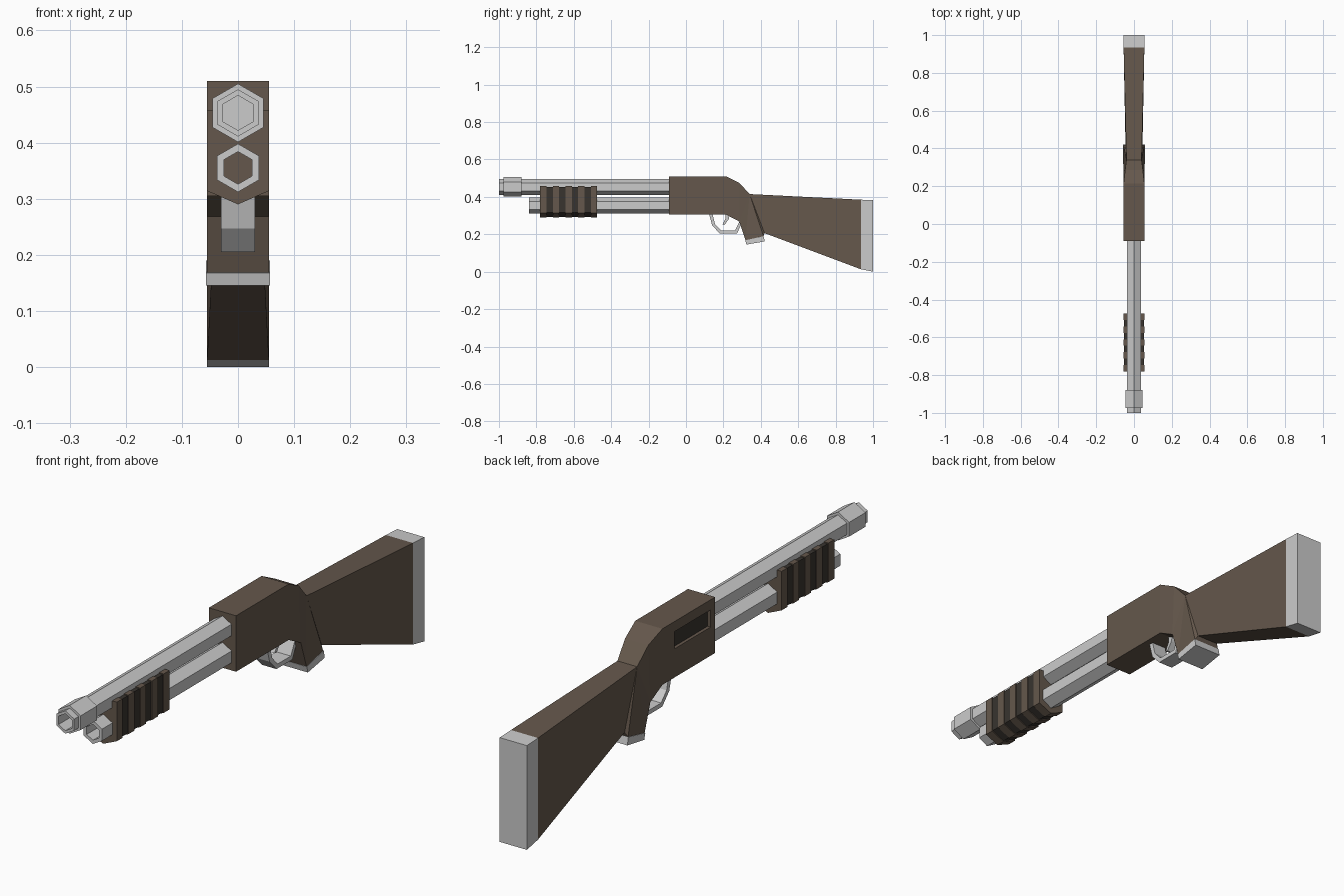
import bpy, bmesh
from math import sin, cos, pi

if "Cube" in bpy.data.objects:
    bpy.data.objects.remove(bpy.data.objects["Cube"])


def material(name, rgb):
    m = bpy.data.materials.new(name)
    m.diffuse_color = (*rgb, 1)
    m.use_nodes = True
    m.node_tree.nodes["Principled BSDF"].inputs["Base Color"].default_value = m.diffuse_color
    return m


BROWN = material("brown", (0.13, 0.097, 0.072))
DARK = material("dark_brown", (0.04, 0.034, 0.028))


def finish(name, bm, mats=()):
    bmesh.ops.recalc_face_normals(bm, faces=bm.faces)
    me = bpy.data.meshes.new(name)
    bm.to_mesh(me)
    bm.free()
    for m in mats:
        me.materials.append(m)
    ob = bpy.data.objects.new(name, me)
    bpy.context.collection.objects.link(ob)
    return ob


def loft(name, rings, mats=(), cap=True, stripe=None):
    """Bridge equal-length rings of points; stripe(i) gives a material index."""
    bm = bmesh.new()
    loops = [[bm.verts.new(p) for p in r] for r in rings]
    for i, (a, b) in enumerate(zip(loops, loops[1:])):
        for k in range(len(a)):
            j = (k + 1) % len(a)
            f = bm.faces.new((a[k], a[j], b[j], b[k]))
            f.material_index = stripe(i) if stripe else 0
    if cap:
        bm.faces.new(loops[0])
        bm.faces.new(loops[-1])
    return finish(name, bm, mats)


def hex_pipe(name, z, steps, cap=True):
    """Six-sided lathe along y from (y, radius) steps."""
    loft(name, [[(r * sin(k * pi / 3), y, z + r * cos(k * pi / 3)) for k in range(6)]
                for y, r in steps], cap=cap)


def slab(name, pts, half, mats=()):
    """Side profile (y, z) extruded across x."""
    return loft(name, [[(s * half, y, z) for y, z in pts] for s in (-1, 1)], mats)


# Barrel, muzzle collar and magazine tube
hex_pipe("barrel", 0.453, [(-0.85, 0.031), (-1, 0.031), (-1, 0.042), (-0.09, 0.042)])
hex_pipe("muzzle_collar", 0.453,
         [(-0.975, 0.041), (-0.975, 0.052), (-0.88, 0.052), (-0.88, 0.041)], cap=False)
hex_pipe("magazine_tube", 0.355,
         [(-0.72, 0.029), (-0.84, 0.029), (-0.84, 0.043), (-0.09, 0.043)])

# Pump grip with alternating dark grooves
rings, count, y0, y1 = [], 9, -0.78, -0.475
for i in range(count):
    d = 0.003 * (i % 2)
    w = 0.055 - d
    for e in (i, i + 1):
        y = y0 + (y1 - y0) * e / count
        rings.append([(-w, y, 0.457 - d), (-w, y, 0.314 + d), (0, y, 0.29 + d),
                      (w, y, 0.314 + d), (w, y, 0.457 - d)])
loft("pump_grip", rings, (BROWN, DARK), stripe=lambda i: int(i % 4 == 2))

# Receiver, grip and stock: side outline with half-width at each point (y, z, w)
outline = [(-0.09, 0.305, 0.055), (0.215, 0.305, 0.055), (0.285, 0.268, 0.055),
           (0.318, 0.168, 0.055), (0.414, 0.19, 0.055), (0.42, 0.206, 0.045),
           (0.935, 0.013, 0.055), (0.935, 0.385, 0.055), (0.34, 0.415, 0.04),
           (0.285, 0.475, 0.047), (0.215, 0.51, 0.055), (-0.09, 0.51, 0.055)]
patches = [(0, 1, 10, 11), (1, 2, 9, 10), (2, 8, 9), (2, 3, 8), (3, 4, 8),
           (4, 5, 8), (5, 6, 7, 8)]
bm = bmesh.new()
left, right = [[bm.verts.new((s * w, y, z)) for y, z, w in outline] for s in (-1, 1)]
for side in (right, left):
    faces = [bm.faces.new([side[i] for i in p]) for p in patches]
for k in range(len(outline)):
    j = (k + 1) % len(outline)
    bm.faces.new((left[k], left[j], right[j], right[k]))
bmesh.ops.recalc_face_normals(bm, faces=bm.faces)

# Ejection port sunk into the left side of the receiver
port = faces[0]
bmesh.ops.inset_individual(bm, faces=[port], thickness=0.03)
for v in port.verts:
    v.co.y = -0.064 if v.co.y < 0.06 else 0.145
    v.co.z = 0.41 if v.co.z < 0.41 else 0.473
bmesh.ops.inset_individual(bm, faces=[port], thickness=0)
for v in port.verts:
    v.co.x += 0.012
port.material_index = 1
finish("receiver_and_stock", bm, (BROWN, DARK))

# Butt pad and grip cap
slab("butt_pad", [(0.935, 0.013), (1.0, 0), (1.0, 0.382), (0.935, 0.385)], 0.055)
slab("grip_cap", [(0.317, 0.168), (0.323, 0.145), (0.421, 0.162), (0.415, 0.19)], 0.057)

# Trigger guard as a bent strap, and trigger
slab("trigger_guard",
     [(0.123, 0.31), (0.14, 0.247), (0.18, 0.205), (0.273, 0.205), (0.303, 0.27),
      (0.29, 0.275), (0.263, 0.221), (0.187, 0.221), (0.155, 0.255), (0.141, 0.31)], 0.03)
slab("trigger", [(0.21, 0.31), (0.212, 0.285), (0.195, 0.252), (0.206, 0.25),
                 (0.228, 0.28), (0.235, 0.31)], 0.012)
